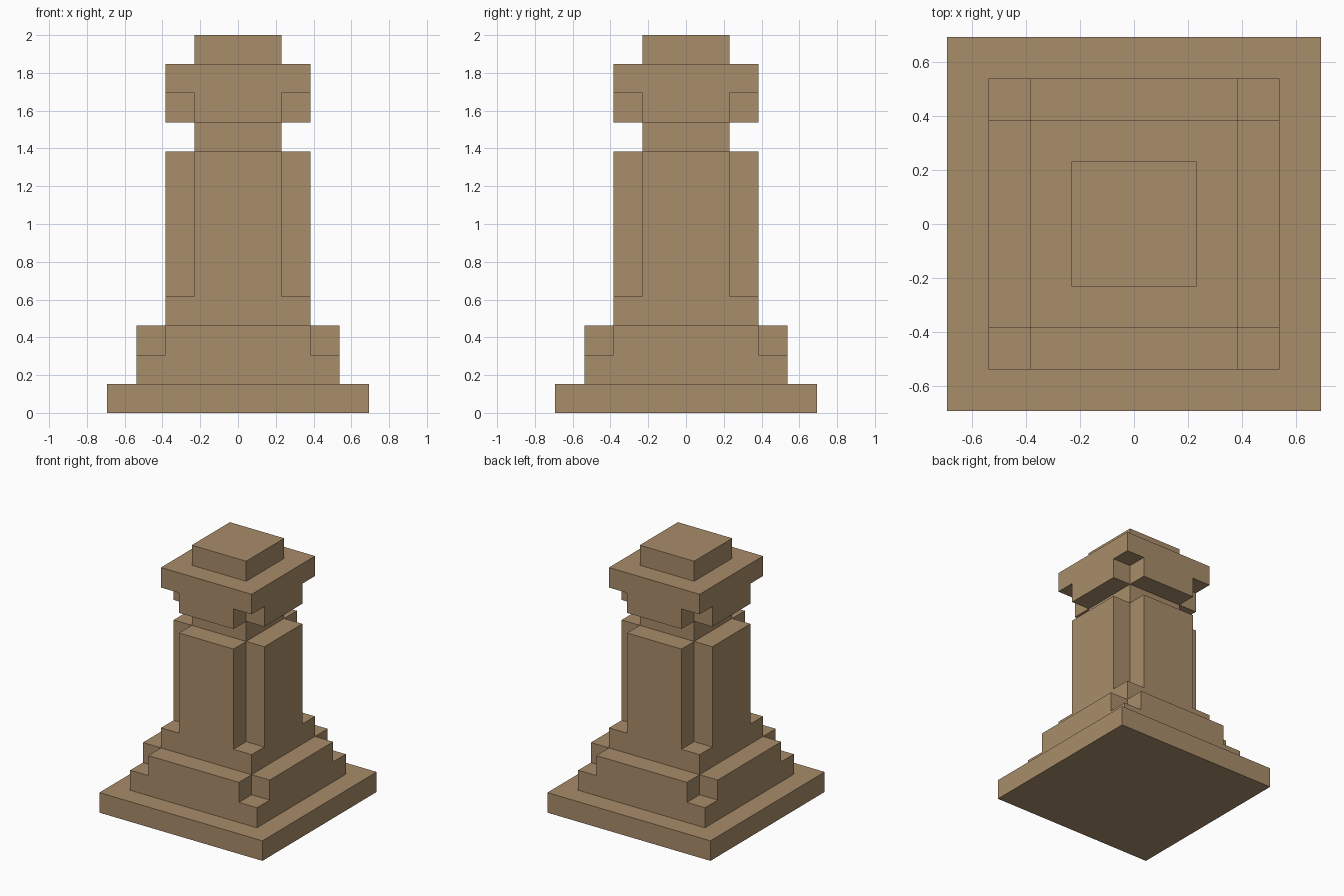
import bpy
import bmesh
from mathutils import Matrix, Vector

cube = bpy.data.objects.get("Cube")
if cube:
    bpy.data.objects.remove(cube, do_unlink=True)

U = 2 / 13  # the pillar is laid out on a grid 13 units tall

# Single sandstone colour
stone = bpy.data.materials.new("tan stone")
stone.use_nodes = True
colour = (0.397, 0.266, 0.144, 1)
stone.diffuse_color = colour
bsdf = next(n for n in stone.node_tree.nodes if n.type == 'BSDF_PRINCIPLED')
bsdf.inputs["Base Color"].default_value = colour


def boxes(name, spans):
    """One object holding a box for each (low corner, high corner), in grid units."""
    bm = bmesh.new()
    for low, high in spans:
        a, b = Vector(low) * U, Vector(high) * U
        size = Matrix.Diagonal((*(b - a), 1))
        bmesh.ops.create_cube(bm, size=1, matrix=Matrix.Translation((a + b) / 2) @ size)
    mesh = bpy.data.meshes.new(name)
    bm.to_mesh(mesh)
    bm.free()
    mesh.materials.append(stone)
    obj = bpy.data.objects.new(name, mesh)
    bpy.context.collection.objects.link(obj)
    return obj


def block(name, half, z0, z1, notch=None):
    """Square block; notch = (bottom, top) of the one-unit cuts in its four corners."""
    obj = boxes(name, [((-half, -half, z0), (half, half, z1))])
    if notch is None:
        return obj
    inner, outer = half - 1, half + 1
    spans = []
    for x0, x1 in ((-outer, -inner), (inner, outer)):
        for y0, y1 in ((-outer, -inner), (inner, outer)):
            spans.append(((x0, y0, notch[0]), (x1, y1, notch[1])))
    cutter = boxes(name + "_cutter", spans)
    cutter.hide_render = True
    mod = obj.modifiers.new("corner_notches", 'BOOLEAN')
    mod.operation = 'DIFFERENCE'
    mod.solver = 'EXACT'
    mod.object = cutter
    # Bake the cut and drop the cutter
    bpy.context.view_layer.update()
    result = obj.evaluated_get(bpy.context.evaluated_depsgraph_get())
    mesh = bpy.data.meshes.new_from_object(result)
    obj.modifiers.clear()
    obj.data = mesh
    mesh.name = name
    bpy.data.objects.remove(cutter, do_unlink=True)
    return obj


# Stepped base
block("base_slab", 4.5, 0, 1)
block("plinth", 3.5, 1, 3, notch=(2, 4))

# Shaft with recessed corners, then a narrow neck
block("shaft", 2.5, 3, 9, notch=(4, 10))
block("neck", 1.5, 9, 10)

# Capital with undercut corners, and the top cap
block("capital", 2.5, 10, 12, notch=(9, 11))
block("top_cap", 1.5, 12, 13)
